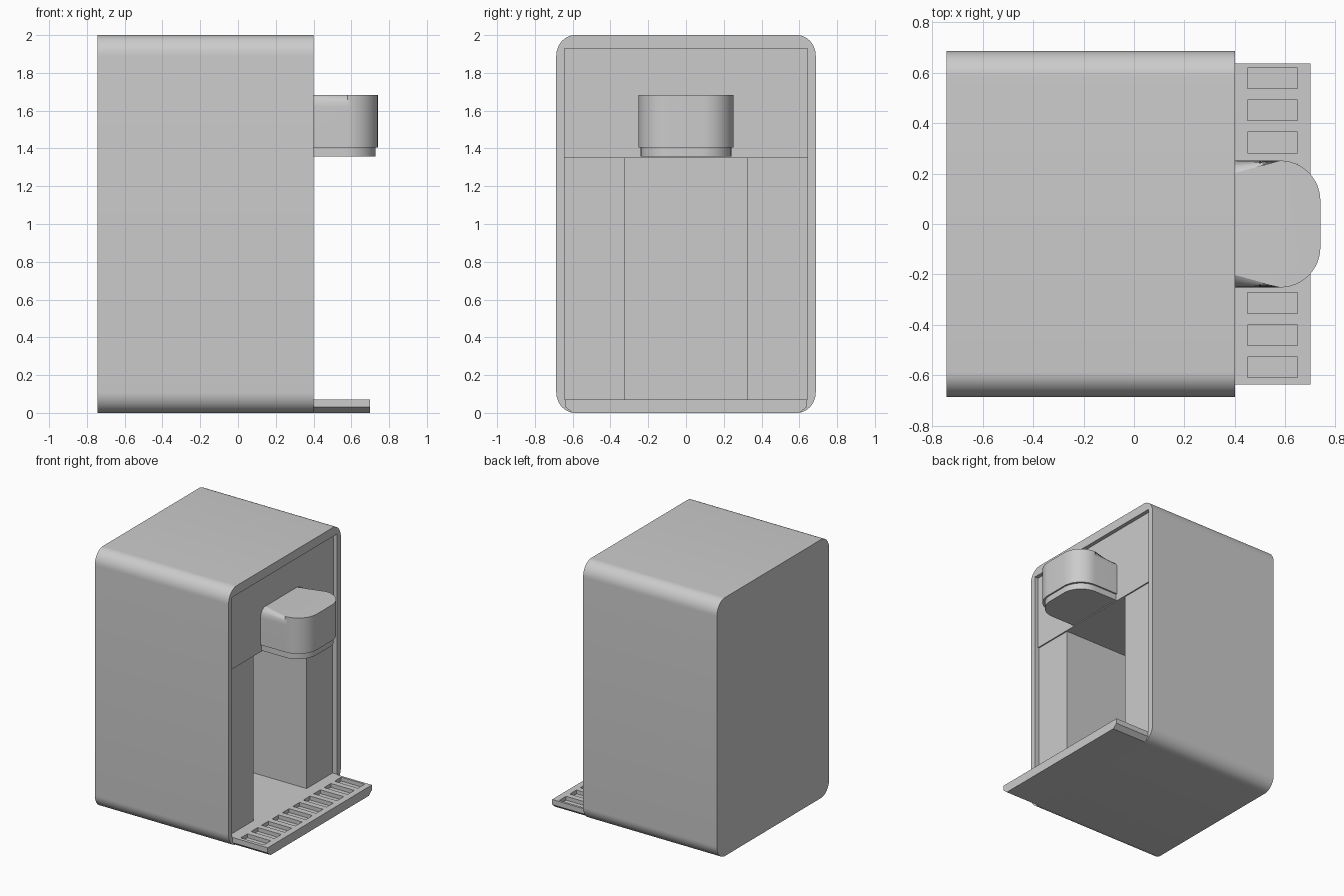
import bpy, bmesh, math

if "Cube" in bpy.data.objects:
    bpy.data.objects.remove(bpy.data.objects["Cube"])


def prism(name, pts, axis, lo, hi, bevel_top=0.0):
    """Extrude a closed profile: (y, z) points along 'x' or (x, y) points along 'z'."""
    bm = bmesh.new()
    place = (lambda p, t: (t, p[0], p[1])) if axis == 'x' else (lambda p, t: (p[0], p[1], t))
    a = [bm.verts.new(place(p, lo)) for p in pts]
    b = [bm.verts.new(place(p, hi)) for p in pts]
    n = len(pts)
    bm.faces.new(a[::-1])
    top = bm.faces.new(b)
    for i in range(n):
        j = (i + 1) % n
        bm.faces.new((a[i], a[j], b[j], b[i]))
    if bevel_top:
        bmesh.ops.bevel(bm, geom=list(top.edges), offset=bevel_top, segments=8,
                        profile=0.5, affect='EDGES')
    bmesh.ops.recalc_face_normals(bm, faces=bm.faces)
    me = bpy.data.meshes.new(name)
    bm.to_mesh(me)
    bm.free()
    ob = bpy.data.objects.new(name, me)
    bpy.context.collection.objects.link(ob)
    return ob


def box(name, x0, x1, y0, y1, z0, z1):
    return prism(name, [(x0, y0), (x1, y0), (x1, y1), (x0, y1)], 'z', z0, z1)


def arc(cx, cy, rx, ry, start, n=12):
    """Quarter ellipse, counter-clockwise from the start angle in degrees."""
    return [(cx + rx * math.cos(t), cy + ry * math.sin(t))
            for t in (math.radians(start + 90 * i / n) for i in range(n + 1))]


def activate(ob):
    bpy.ops.object.select_all(action='DESELECT')
    ob.select_set(True)
    bpy.context.view_layer.objects.active = ob


def cut(ob, cutters):
    for c in cutters:
        c.hide_render = True
        m = ob.modifiers.new("cut", 'BOOLEAN')
        m.operation = 'DIFFERENCE'
        m.solver = 'EXACT'
        m.object = c
        activate(ob)
        bpy.ops.object.modifier_apply(modifier=m.name)
        bpy.data.objects.remove(c)


def smooth(ob):
    activate(ob)
    bpy.ops.object.shade_smooth_by_angle(angle=math.radians(30))


# Housing: rounded block with recessed front panel and deep cup alcove
W, RX, RZ = 0.687, 0.10, 0.11
outline = (arc(W - RX, 2 - RZ, RX, RZ, 0) + arc(RX - W, 2 - RZ, RX, RZ, 90)
           + arc(RX - W, RZ, RX, RZ, 180) + arc(W - RX, RZ, RX, RZ, 270))
housing = prism("housing", outline, 'x', -0.745, 0.40)
cut(housing, [
    box("panel_cutter", 0.37, 0.50, -0.642, 0.642, 0.07, 1.93),
    box("lower_panel_cutter", 0.36, 0.50, -0.642, 0.642, 0.07, 1.35),
    box("alcove_cutter", -0.25, 0.50, -0.325, 0.325, 0.07, 1.35),
])
smooth(housing)

# Drip tray with chamfered sides and a row of drain slots
tray_profile = [(-0.60, 0), (0.60, 0), (0.637, 0.03), (0.637, 0.07),
                (-0.637, 0.07), (-0.637, 0.03)]
tray = prism("drip_tray", tray_profile, 'x', 0.398, 0.70)
slots = []
for i in range(10):
    y = 0.005 + (i - 4.5) * 0.1275
    slots.append(box("slot_cutter", 0.45, 0.65, y - 0.041, y + 0.041, 0.04, 0.12))
cut(tray, slots)


# Dispenser head: rounded-nose hood above a slightly smaller collar
def nose(inset):
    w, x, r = 0.252 - inset, 0.74 - inset, 0.16
    return ([(0.28, -w)] + arc(x - r, -w + r, r, r, 270)
            + arc(x - r, w - r, r, r, 0) + [(0.28, w)])


hood = prism("dispenser_hood", nose(0), 'z', 1.405, 1.682, bevel_top=0.065)
smooth(hood)
collar = prism("dispenser_collar", nose(0.012), 'z', 1.357, 1.41)
smooth(collar)
